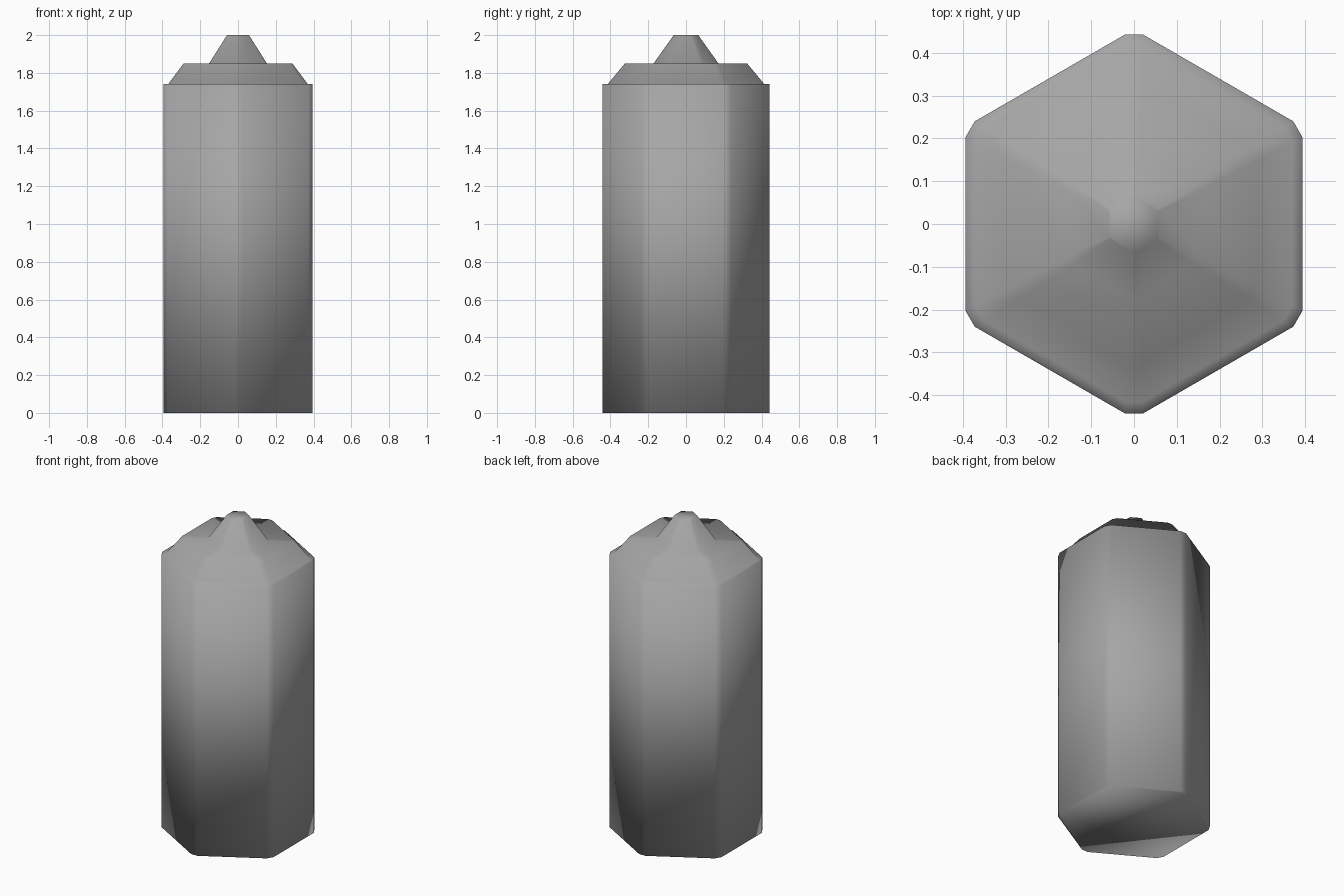
import bpy, bmesh, math

if "Cube" in bpy.data.objects:
    bpy.data.objects.remove(bpy.data.objects["Cube"])

grey = bpy.data.materials.new("stone grey")
grey.diffuse_color = (0.38, 0.38, 0.38, 1)
grey.use_nodes = True
grey.node_tree.nodes["Principled BSDF"].inputs["Base Color"].default_value = grey.diffuse_color

# Stepped profile: (distance from axis to flat side, height)
PROFILE = [(0.394, 0.0), (0.394, 1.74), (0.37, 1.74),
           (0.288, 1.85), (0.153, 1.85), (0.058, 2.0)]
TRIM = 0.0635  # small chamfer at each hexagon corner, as a share of the apothem


def ring(bm, apothem, z):
    """Hexagon with flats facing +-x and a narrow chamfer on every corner."""
    half = apothem * (math.tan(math.pi / 6) - TRIM)
    verts = []
    for i in range(6):
        a = i * math.pi / 3
        for s in (-half, half):
            verts.append(bm.verts.new((apothem * math.cos(a) - s * math.sin(a),
                                       apothem * math.sin(a) + s * math.cos(a), z)))
    return verts


# Hexagonal post with bevelled shoulder and pointed tip
bm = bmesh.new()
rings = [ring(bm, r, z) for r, z in PROFILE]
for low, high in zip(rings, rings[1:]):
    for i in range(12):
        j = (i + 1) % 12
        bm.faces.new((low[i], low[j], high[j], high[i]))
bm.faces.new(rings[0][::-1])
bm.faces.new(rings[-1])
bmesh.ops.recalc_face_normals(bm, faces=bm.faces)
for f in bm.faces:
    f.smooth = True  # soft shading across the whole form

mesh = bpy.data.meshes.new("hexagonal_post")
bm.to_mesh(mesh)
bm.free()
mesh.materials.append(grey)
post = bpy.data.objects.new("hexagonal_post", mesh)
bpy.context.collection.objects.link(post)
